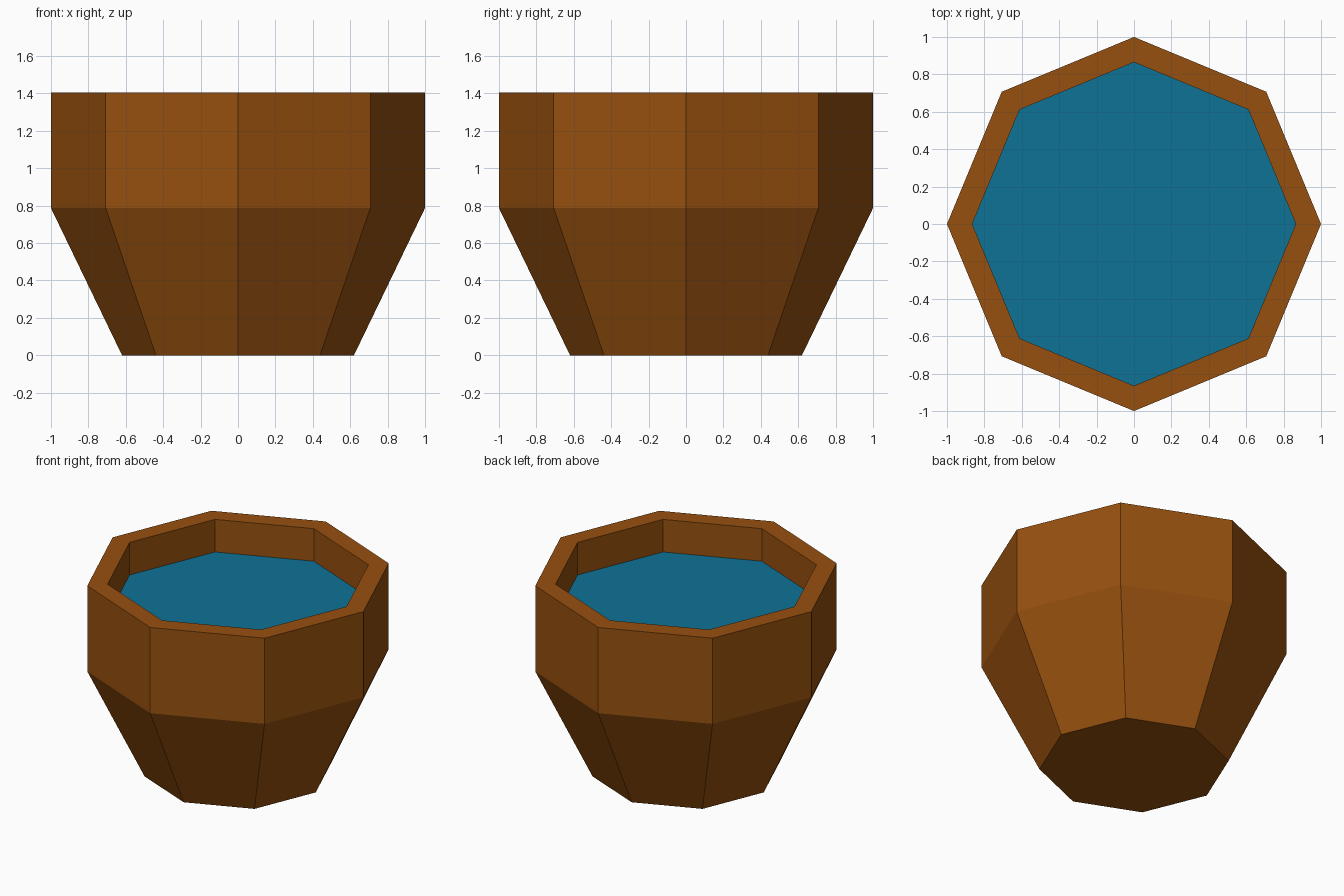
import bpy, bmesh, math

if "Cube" in bpy.data.objects:
    bpy.data.objects.remove(bpy.data.objects["Cube"])

SIDES = 8
WATER_Z = 1.17
INNER_R = 0.865


def material(name, rgb):
    m = bpy.data.materials.new(name)
    m.diffuse_color = (*rgb, 1.0)
    m.use_nodes = True
    m.node_tree.nodes["Principled BSDF"].inputs["Base Color"].default_value = m.diffuse_color
    return m


def ring(bm, r, z):
    return [bm.verts.new((r * math.cos(2 * math.pi * i / SIDES),
                          r * math.sin(2 * math.pi * i / SIDES), z))
            for i in range(SIDES)]


def finish(bm, name, mat):
    me = bpy.data.meshes.new(name)
    bm.to_mesh(me)
    bm.free()
    me.materials.append(mat)
    ob = bpy.data.objects.new(name, me)
    bpy.context.collection.objects.link(ob)


# Tub: octagonal profile, tapered foot, straight rim and inner wall
bm = bmesh.new()
profile = [(0.62, 0), (1, 0.787), (1, 1.405), (INNER_R, 1.405), (INNER_R, WATER_Z)]
rings = [ring(bm, r, z) for r, z in profile]
for a, b in zip(rings, rings[1:]):
    for i in range(SIDES):
        j = (i + 1) % SIDES
        bm.faces.new((a[i], a[j], b[j], b[i]))
bm.faces.new(rings[0][::-1])
finish(bm, "tub", material("brown wood", (0.305, 0.080, 0.0045)))

# Water surface filling the tub opening
bm = bmesh.new()
bm.faces.new(ring(bm, INNER_R, WATER_Z))
finish(bm, "water", material("blue water", (0.0045, 0.170, 0.305)))
